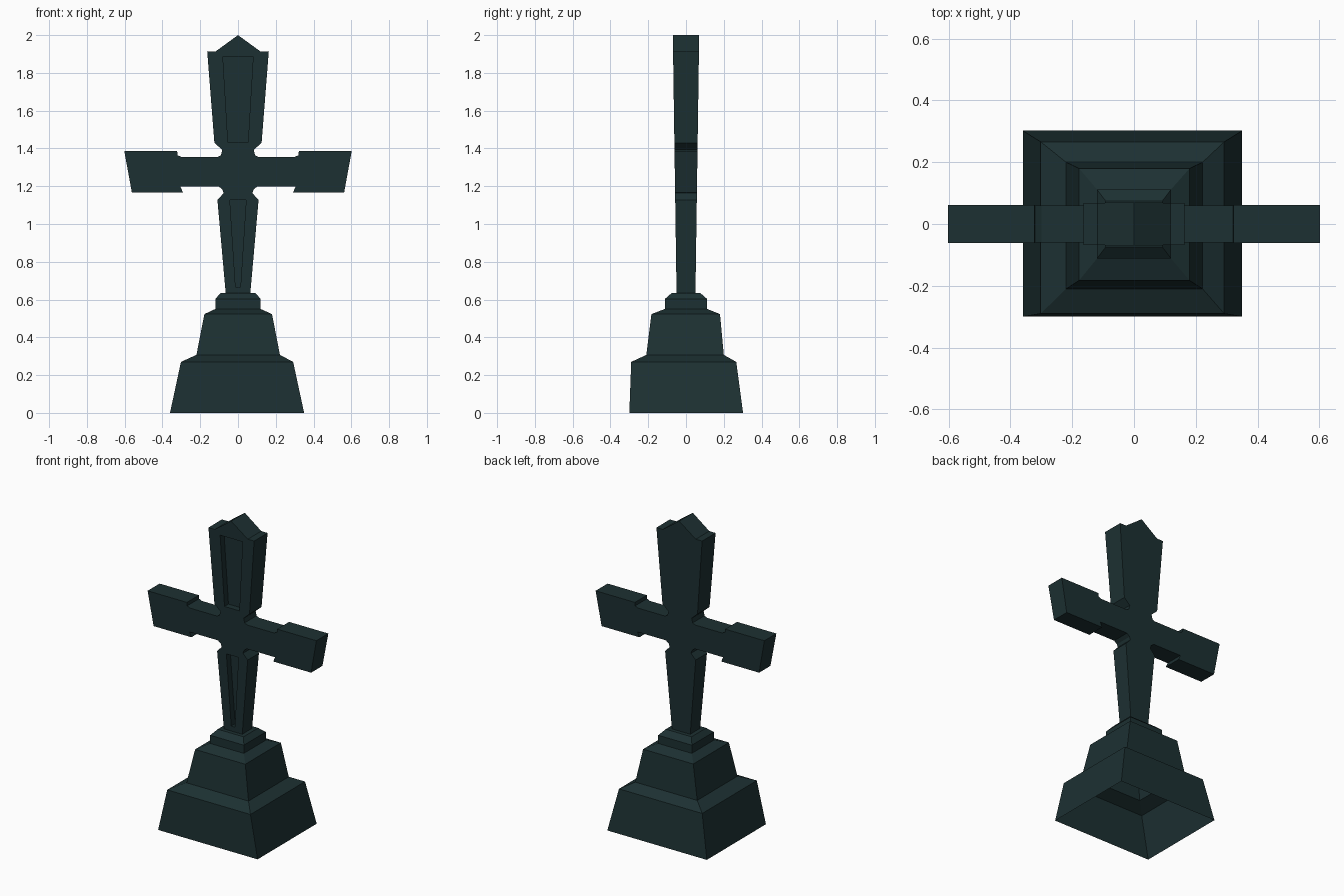
import bpy, bmesh

if "Cube" in bpy.data.objects:
    bpy.data.objects.remove(bpy.data.objects["Cube"])

stone = bpy.data.materials.new("dark_stone")
stone.diffuse_color = (0.012, 0.03, 0.032, 1)
stone.use_nodes = True
stone.node_tree.nodes["Principled BSDF"].inputs["Base Color"].default_value = stone.diffuse_color


def make_object(name, bm):
    bmesh.ops.recalc_face_normals(bm, faces=bm.faces)
    mesh = bpy.data.meshes.new(name)
    bm.to_mesh(mesh)
    bm.free()
    mesh.materials.append(stone)
    obj = bpy.data.objects.new(name, mesh)
    bpy.context.collection.objects.link(obj)
    return obj


def half_depth(z):
    # the cross gets slightly thicker towards the top
    return 0.050 + (z - 0.635) * 0.0145


def slab(name, outline, front, back):
    """Solid from an x-z outline; front and back give y for a height z."""
    bm = bmesh.new()
    a = [bm.verts.new((x, front(z), z)) for x, z in outline]
    b = [bm.verts.new((x, back(z), z)) for x, z in outline]
    bm.faces.new(a)
    bm.faces.new(b[::-1])
    for i in range(len(a)):
        j = (i + 1) % len(a)
        bm.faces.new((a[i], b[i], b[j], a[j]))
    return make_object(name, bm)


# Stepped plinth: hollow shell, open underneath (x0, x1, y0, y1, z)
rings = [
    (-0.36, 0.35, -0.30, 0.302, 0.0),
    (-0.302, 0.292, -0.29, 0.266, 0.27),
    (-0.22, 0.222, -0.21, 0.20, 0.307),
    (-0.178, 0.180, -0.183, 0.18, 0.523),
    (-0.12, 0.12, -0.112, 0.112, 0.55),
    (-0.12, 0.12, -0.112, 0.112, 0.603),
    (-0.092, 0.092, -0.075, 0.075, 0.635),
]
bm = bmesh.new()
prev = None
for x0, x1, y0, y1, z in rings:
    ring = [bm.verts.new((x, y, z))
            for x, y in ((x0, y0), (x1, y0), (x1, y1), (x0, y1))]
    if prev:
        for i in range(4):
            j = (i + 1) % 4
            bm.faces.new((prev[i], prev[j], ring[j], ring[i]))
    prev = ring
bm.faces.new(prev)
make_object("plinth", bm)

# Cross: right half of the outline, mirrored to the left
right = [
    (0.065, 0.632), (0.109, 1.128), (0.076, 1.163), (0.082, 1.182), (0.102, 1.199),
    (0.305, 1.199), (0.292, 1.168), (0.562, 1.168), (0.602, 1.386), (0.322, 1.386),
    (0.320, 1.364), (0.300, 1.355), (0.108, 1.355), (0.090, 1.364), (0.083, 1.392),
    (0.125, 1.43), (0.163, 1.914), (0.118, 1.914), (0.0, 2.0),
]
outline = right + [(-x, z) for x, z in right[-2::-1]]
cross = slab("cross", outline, lambda z: -half_depth(z), half_depth)

# Sunken panels on the front face (bottom half width, z, top half width, z)
for w0, z0, w1, z1 in ((0.013, 0.667, 0.043, 1.127), (0.053, 1.432, 0.08, 1.887)):
    cutter = slab("panel_cutter", [(-w0, z0), (w0, z0), (w1, z1), (-w1, z1)],
                  lambda z: -0.2, lambda z: 0.04 - half_depth(z))
    cutter.hide_render = True
    mod = cross.modifiers.new("panel", 'BOOLEAN')
    mod.object = cutter
    mod.operation = 'DIFFERENCE'
    mod.solver = 'EXACT'
    bpy.context.view_layer.objects.active = cross
    bpy.ops.object.modifier_apply(modifier=mod.name)
    bpy.data.objects.remove(cutter)
